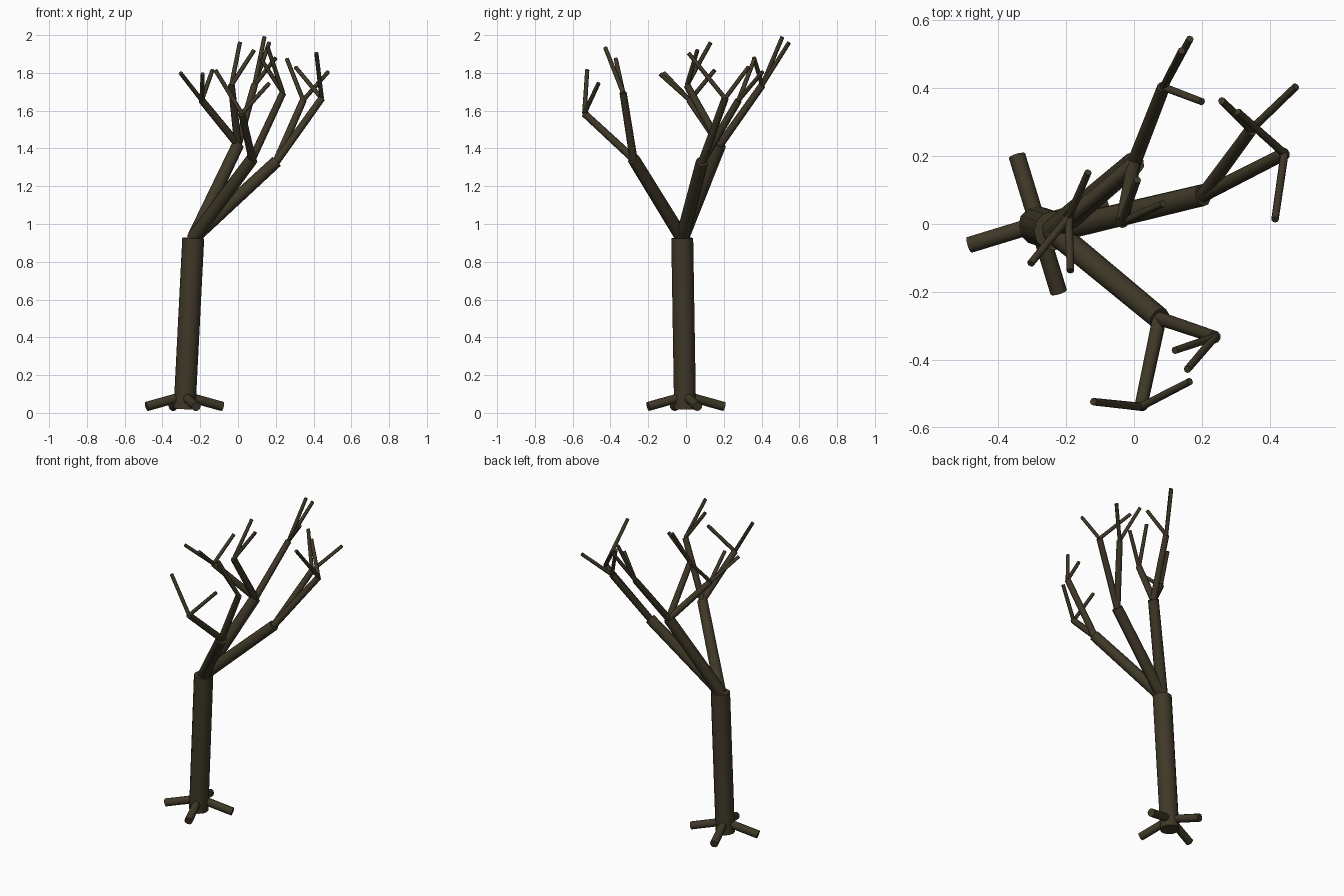
import bpy, bmesh, math
from mathutils import Vector

cube = bpy.data.objects.get("Cube")
if cube:
    bpy.data.objects.remove(cube, do_unlink=True)

# One dark bark colour
BARK = (0.05, 0.04, 0.021, 1)
bark = bpy.data.materials.new("dark_bark")
bark.use_nodes = True
bark.diffuse_color = BARK
shader = bark.node_tree.nodes["Principled BSDF"]
shader.inputs["Base Color"].default_value = BARK
shader.inputs["Roughness"].default_value = 0.9


def limb(name, start, end, r_start, r_end, sides=10):
    """Capped tapering cylinder from start to end."""
    start, end = Vector(start), Vector(end)
    axis = end - start
    bm = bmesh.new()
    bmesh.ops.create_cone(bm, cap_ends=True, segments=sides, radius1=r_start,
                          radius2=r_end, depth=axis.length)
    for face in bm.faces:
        face.smooth = True
    mesh = bpy.data.meshes.new(name)
    bm.to_mesh(mesh)
    bm.free()
    mesh.set_sharp_from_angle(angle=math.radians(50))
    mesh.materials.append(bark)
    obj = bpy.data.objects.new(name, mesh)
    obj.location = (start + end) / 2
    obj.rotation_mode = 'QUATERNION'
    obj.rotation_quaternion = Vector((0, 0, 1)).rotation_difference(axis)
    bpy.context.collection.objects.link(obj)


# Trunk
base, fork = Vector((-.283, -.005, .02)), Vector((-.237, -.02, .925))
limb("trunk", base, fork, .058, .058, 12)

# Four roots spread in a cross
for i in range(4):
    a = math.radians(17 + 90 * i)
    out = Vector((math.cos(a), math.sin(a), 0))
    hub = Vector((-.283, 0, .09))
    limb(f"root_{i + 1}", hub, hub + out * .21 - Vector((0, 0, .056)), .025, .025)

# Branch tree: name, end of main branch, then (end of side branch, twig tips)
branches = [
    ("back_branch", (0, .18, 1.42), [
        ((.087, .403, 1.735), [(.14, .51, 1.99), (.165, .545, 1.96), (.2, .36, 1.88)]),
        ((-.035, .005, 1.735), [(.01, .13, 1.96), (.085, .06, 1.92)]),
        ((-.192, .02, 1.655), [(-.305, -.117, 1.8), (-.187, -.138, 1.795), (-.135, .152, 1.815)]),
    ]),
    ("left_branch", (.203, .085, 1.33), [
        ((.443, .207, 1.665), [(.415, .013, 1.905), (.305, .33, 1.83)]),
        ((.345, .278, 1.655), [(.477, .405, 1.805), (.258, .363, 1.875)]),
    ]),
    ("front_branch", (.075, -.278, 1.345), [
        ((.02, -.538, 1.585), [(-.12, -.523, 1.815), (.165, -.463, 1.745)]),
        ((.238, -.333, 1.695), [(.157, -.428, 1.935), (.12, -.372, 1.875)]),
    ]),
]
for name, knot, sides in branches:
    limb(name, fork, knot, .036, .033)
    for j, (tip, twigs) in enumerate(sides):
        limb(f"{name}_side_{j + 1}", knot, tip, .021, .019)
        for k, twig in enumerate(twigs):
            limb(f"{name}_twig_{j + 1}_{k + 1}", tip, twig, .012, .011, 8)
